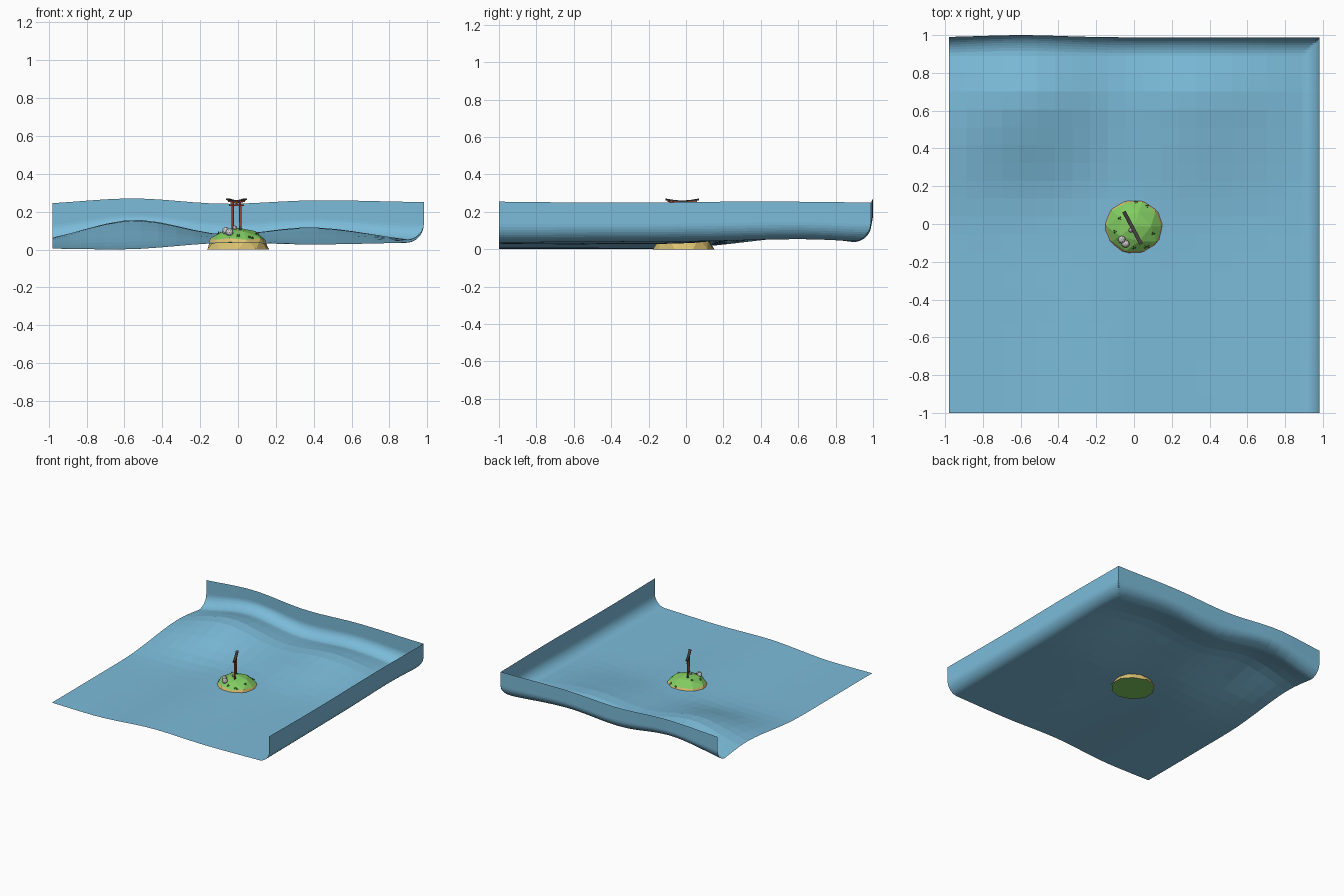
import bpy, bmesh, math, random
from mathutils import Vector, Matrix

if "Cube" in bpy.data.objects:
    bpy.data.objects.remove(bpy.data.objects["Cube"])

random.seed(4)


def material(name, rgb):
    m = bpy.data.materials.new(name)
    m.diffuse_color = (*rgb, 1)
    m.use_nodes = True
    m.node_tree.nodes["Principled BSDF"].inputs["Base Color"].default_value = m.diffuse_color
    return m


WATER = material("water", (0.20, 0.50, 0.70))
SAND = material("sand", (0.72, 0.55, 0.17))
GRASS = material("grass", (0.22, 0.60, 0.12))
TUFT = material("dark_grass", (0.06, 0.22, 0.03))
RED = material("red_wood", (0.50, 0.09, 0.05))
DARK = material("dark_wood", (0.06, 0.05, 0.05))


def finish(name, bm, *mats, smooth=False):
    me = bpy.data.meshes.new(name)
    bm.to_mesh(me)
    bm.free()
    ob = bpy.data.objects.new(name, me)
    bpy.context.collection.objects.link(ob)
    for m in mats:
        me.materials.append(m)
    for p in me.polygons:
        p.use_smooth = smooth
    return ob


def spline(xs, vs, x):
    """Smooth interpolation through the samples (xs, vs)."""
    i = max(k for k in range(len(xs) - 1) if x >= xs[k] or k == 0)
    d = lambda k: ((vs[min(k + 1, len(vs) - 1)] - vs[max(k - 1, 0)])
                   / (xs[min(k + 1, len(xs) - 1)] - xs[max(k - 1, 0)]))
    w = xs[i + 1] - xs[i]
    t = min(max((x - xs[i]) / w, 0), 1)
    return ((2*t**3 - 3*t**2 + 1) * vs[i] + (t**3 - 2*t**2 + t) * w * d(i)
            + (3*t**2 - 2*t**3) * vs[i + 1] + (t**3 - t**2) * w * d(i + 1))


# Water sheet: wavy floor, curling up at the back and the right
XS = [-0.98, -0.55, -0.08, 0.4, 0.9]
YS = [-1.0, -0.4, 0.0, 0.2, 0.5, 0.68, 0.9]
FLOOR = [[0.005, 0.003, 0.035, 0.027, 0.036],
         [0.005, 0.003, 0.036, 0.027, 0.040],
         [0.008, 0.008, 0.040, 0.032, 0.042],
         [0.025, 0.035, 0.045, 0.050, 0.045],
         [0.058, 0.125, 0.070, 0.095, 0.052],
         [0.062, 0.158, 0.082, 0.118, 0.052],
         [0.038, 0.110, 0.055, 0.080, 0.042]]
TOP = [0.245, 0.270, 0.242, 0.260, 0.252]


def floor_z(x, y):
    return spline(YS, [spline(XS, row, x) for row in FLOOR], y)


def section(start, bend, end, cells):
    """(position, rise fraction) along the floor, the fillet and the wall."""
    pts = [(start + (bend - start) * i / cells, 0) for i in range(cells)]
    for i in range(11):
        a = math.pi / 2 * i / 10
        pts.append((bend + (end - bend) * math.sin(a), 0.45 * (1 - math.cos(a))))
    return pts + [(end, 0.72), (end, 1.0)]


bm = bmesh.new()
grid = []
for y, ry in section(-1.0, 0.89, 0.988, 20):
    row = []
    for x, rx in section(-0.98, 0.89, 0.982, 20):
        base, r = floor_z(x, y), max(rx, ry)
        top = spline(XS, TOP, x) + (0.003 * math.sin(4 * y) if rx > ry else 0)
        yy = y + (0.012 * math.exp(-((x + 0.6) / 0.3) ** 2) if y > 0.89 else 0)
        row.append(bm.verts.new((x, yy, base + r * (top - base))))
    grid.append(row)
for a, b in zip(grid, grid[1:]):
    for i in range(len(a) - 1):
        bm.faces.new((a[i], a[i + 1], b[i + 1], b[i]))
bmesh.ops.remove_doubles(bm, verts=bm.verts, dist=0.0005)
bmesh.ops.dissolve_degenerate(bm, edges=bm.edges, dist=0.0005)
finish("water_sheet", bm, WATER)

# Island: flattened half of a faceted sphere, sandy rim and grassy top
bm = bmesh.new()
bmesh.ops.create_icosphere(bm, subdivisions=2, radius=1)
bmesh.ops.bisect_plane(bm, geom=bm.verts[:] + bm.edges[:] + bm.faces[:],
                       plane_co=(0, 0, 0), plane_no=(0, 0, 1), clear_inner=True)
cap = bmesh.ops.holes_fill(bm, edges=[e for e in bm.edges if e.is_boundary], sides=0)["faces"]
for v in bm.verts:
    k = random.uniform(0.95, 1.05)
    v.co = Vector((v.co.x * 0.168 * k, v.co.y * 0.158 * k - 0.012, v.co.z * 0.115))
for f in bm.faces:
    f.material_index = 1 if f in cap or f.calc_center_median().z > 0.066 else 0
island = finish("island", bm, SAND, GRASS)
bpy.context.view_layer.update()


def ground(x, y):
    hit, loc, _, _ = island.ray_cast((x, y, 1), (0, 0, -1))
    return loc.z if hit else 0.05


# Rocks
for i, (x, y, r) in enumerate([(-0.065, -0.083, 0.02), (-0.045, -0.105, 0.021),
                               (-0.017, -0.033, 0.012)]):
    bm = bmesh.new()
    bmesh.ops.create_icosphere(bm, subdivisions=2, radius=r,
                               matrix=Matrix.Translation((x, y, ground(x, y) + r * 0.5)))
    finish(f"rock_{i + 1}", bm)

# Grass tufts: three small blades each
bm = bmesh.new()
for x, y in [(0.06, -0.12), (0.075, -0.118), (0.01, 0.115), (0.07, 0.095), (-0.075, 0.03),
             (0.1, -0.05), (-0.1, -0.04), (0.0, -0.125)]:
    for j in range(3):
        a = j * 2.1 + x * 40
        p = Vector((x + 0.006 * math.cos(a), y + 0.006 * math.sin(a), ground(x, y) + 0.004))
        bmesh.ops.create_cone(bm, segments=4, radius1=0.005, radius2=0, depth=0.014, cap_ends=True,
                              matrix=Matrix.Translation(p))
finish("grass_tufts", bm, TUFT)

# Gate, built along local x and then turned into place
PLACE = Matrix.Translation((-0.008, -0.02, 0)) @ Matrix.Rotation(math.radians(-62), 4, "Z")


def beam(name, length, depth, z, height, mat, lift=0.0, x=0.0):
    """Box beam whose ends curve up by lift."""
    bm = bmesh.new()
    rings = []
    for i in range(9):
        t = i / 4 - 1
        zz = z + lift * t * t
        rings.append([bm.verts.new(PLACE @ Vector((x + t * length / 2, sy * depth / 2, zz + sz * height / 2)))
                      for sy, sz in ((-1, -1), (1, -1), (1, 1), (-1, 1))])
    for a, b in zip(rings, rings[1:]):
        for k in range(4):
            bm.faces.new((a[k], a[(k + 1) % 4], b[(k + 1) % 4], b[k]))
    bm.faces.new(rings[0])
    bm.faces.new(rings[-1])
    bmesh.ops.recalc_face_normals(bm, faces=bm.faces)
    finish(name, bm, mat)


for side, s in (("left", -1), ("right", 1)):
    for part, z0, z1, r, mat in (("post", 0.09, 0.25, 0.006, RED), ("post_base", 0.085, 0.122, 0.008, DARK)):
        bm = bmesh.new()
        bmesh.ops.create_cone(bm, segments=12, radius1=r, radius2=r * 0.9, depth=z1 - z0, cap_ends=True,
                              matrix=PLACE @ Matrix.Translation((s * 0.042, 0, (z0 + z1) / 2)))
        finish(f"gate_{side}_{part}", bm, mat)
beam("gate_tie_beam", 0.15, 0.008, 0.234, 0.008, RED)
beam("gate_center_strut", 0.01, 0.007, 0.244, 0.016, RED)
beam("gate_lintel", 0.17, 0.012, 0.25, 0.007, RED, lift=0.006)
beam("gate_roof", 0.195, 0.02, 0.257, 0.008, DARK, lift=0.009)
